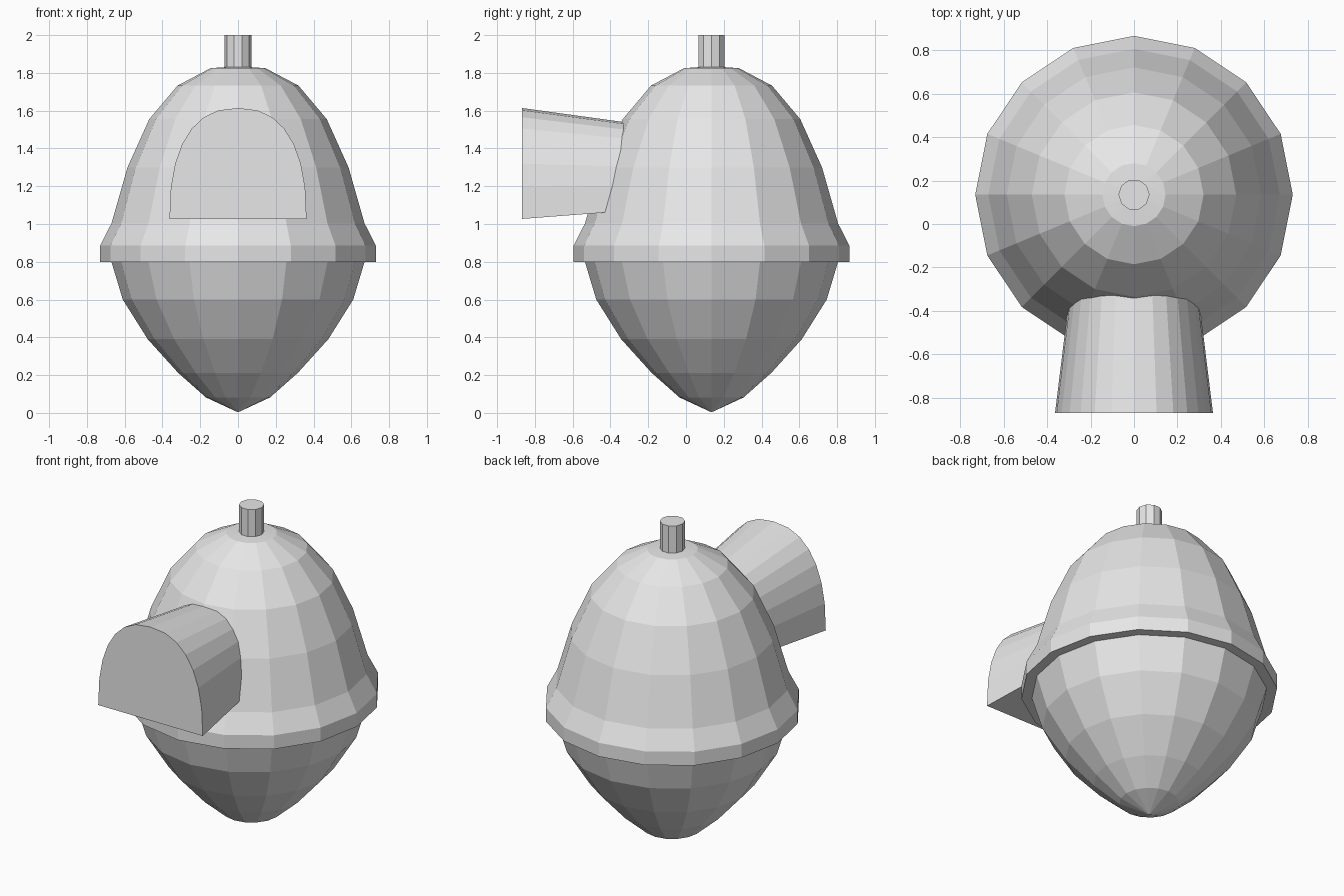
import bpy, bmesh, math

if "Cube" in bpy.data.objects:
    bpy.data.objects.remove(bpy.data.objects["Cube"])

grey = bpy.data.materials.new("plain_grey")
grey.diffuse_color = (0.8, 0.8, 0.8, 1)
grey.use_nodes = True
grey.node_tree.nodes["Principled BSDF"].inputs["Base Color"].default_value = grey.diffuse_color

CY = 0.135  # body axis position in y


def finish(name, bm):
    bmesh.ops.recalc_face_normals(bm, faces=bm.faces)
    me = bpy.data.meshes.new(name)
    bm.to_mesh(me)
    bm.free()
    me.materials.append(grey)
    ob = bpy.data.objects.new(name, me)
    bpy.context.collection.objects.link(ob)
    return ob


def lathe(name, profile, sides):
    """Revolve (radius, z) points about the body axis; radius 0 makes a tip."""
    bm = bmesh.new()
    rings = []
    for r, z in profile:
        if r == 0:
            rings.append([bm.verts.new((0, CY, z))] * sides)
        else:
            rings.append([bm.verts.new((r * math.cos(math.tau * i / sides),
                                        CY + r * math.sin(math.tau * i / sides), z))
                          for i in range(sides)])
    for a, b in zip(rings, rings[1:]):
        for i in range(sides):
            j = (i + 1) % sides
            quad = list(dict.fromkeys([a[i], a[j], b[j], b[i]]))
            bm.faces.new(quad)
    return finish(name, bm)


# Pointed lower bowl, overhanging rim and domed shell
lathe("body", [(0, 0.003), (0.17, 0.082), (0.317, 0.212), (0.478, 0.39),
               (0.61, 0.60), (0.67, 0.80), (0.73, 0.80), (0.73, 0.886),
               (0.67, 1.003), (0.585, 1.30), (0.47, 1.555), (0.32, 1.733),
               (0.145, 1.825), (0, 1.835)], 16)

# Small stem on top
lathe("stem", [(0, 1.78), (0.0715, 1.78), (0.0715, 2.0), (0, 2.0)], 10)

# Arched spout, tapering back into the body
bm = bmesh.new()
N = 14
ends = []
for y in (-0.868, -0.2):
    t = y + 0.868
    half = 0.363 - 0.123 * t
    low = 1.027 + 0.077 * t
    high = 1.614 - 0.138 * t
    ring = []
    for i in range(N + 1):
        a = math.pi * i / N
        c, s = math.cos(a), max(0.0, math.sin(a))
        if i in (0, N):
            s = 0.0
        x = half * math.copysign(abs(c) ** (2 / 2.4), c)
        z = low + (high - low) * s ** (2 / 2.4)
        ring.append(bm.verts.new((x, y, z)))
    ends.append(ring)
for i in range(N + 1):
    j = (i + 1) % (N + 1)
    bm.faces.new((ends[0][i], ends[0][j], ends[1][j], ends[1][i]))
for ring in ends:
    bm.faces.new(ring)
finish("spout", bm)
